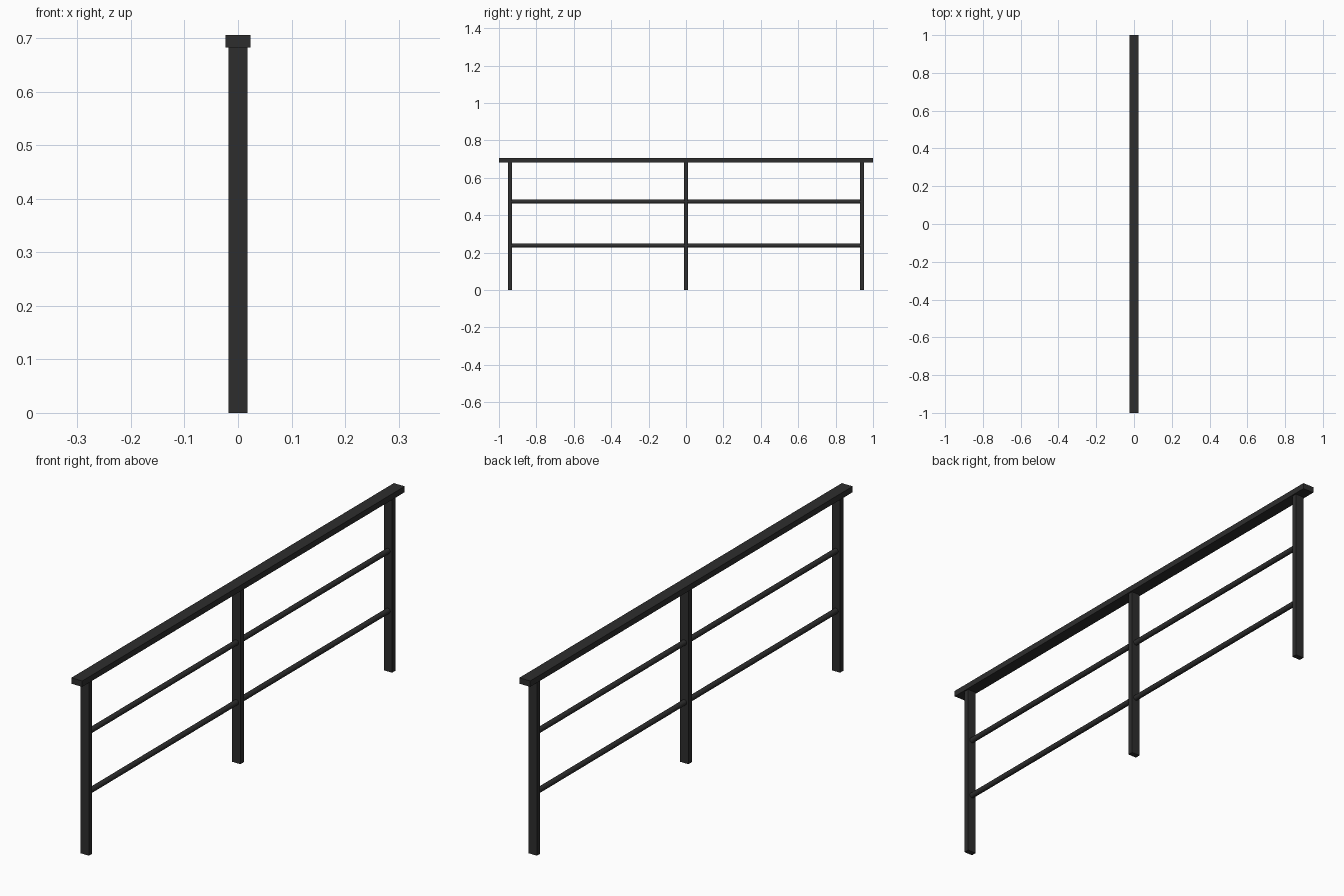
import bpy
import math

if "Cube" in bpy.data.objects:
    bpy.data.objects.remove(bpy.data.objects["Cube"])

# Single dark metal finish
mat = bpy.data.materials.new("charcoal_metal")
mat.diffuse_color = (0.027, 0.027, 0.027, 1)
mat.use_nodes = True
mat.node_tree.nodes["Principled BSDF"].inputs["Base Color"].default_value = mat.diffuse_color

POST_Y = 0.94
RAIL_BOTTOM, RAIL_TOP = 0.683, 0.706


def box(name, centre, size):
    bpy.ops.mesh.primitive_cube_add(size=1, location=centre)
    ob = bpy.context.object
    ob.name = name
    ob.scale = size
    bpy.ops.object.transform_apply(location=False, rotation=False, scale=True)
    ob.data.materials.append(mat)
    return ob


def bar(name, z, radius, length):
    bpy.ops.mesh.primitive_cylinder_add(vertices=20, radius=radius, depth=length,
                                        location=(0, 0, z),
                                        rotation=(math.pi / 2, 0, 0))
    ob = bpy.context.object
    ob.name = name
    ob.data.materials.append(mat)
    bpy.ops.object.shade_smooth_by_angle(angle=math.radians(40))
    return ob


# Flat handrail along the top
box("handrail", (0, 0, (RAIL_BOTTOM + RAIL_TOP) / 2),
    (0.047, 2.0, RAIL_TOP - RAIL_BOTTOM))

# Three flat posts
for name, y in (("front_post", -POST_Y), ("middle_post", 0), ("back_post", POST_Y)):
    box(name, (0, y, RAIL_BOTTOM / 2), (0.036, 0.021, RAIL_BOTTOM))

# Two round horizontal bars running through the posts
for name, z in (("lower_bar", 0.238), ("upper_bar", 0.473)):
    bar(name, z, 0.0105, 2 * POST_Y)
